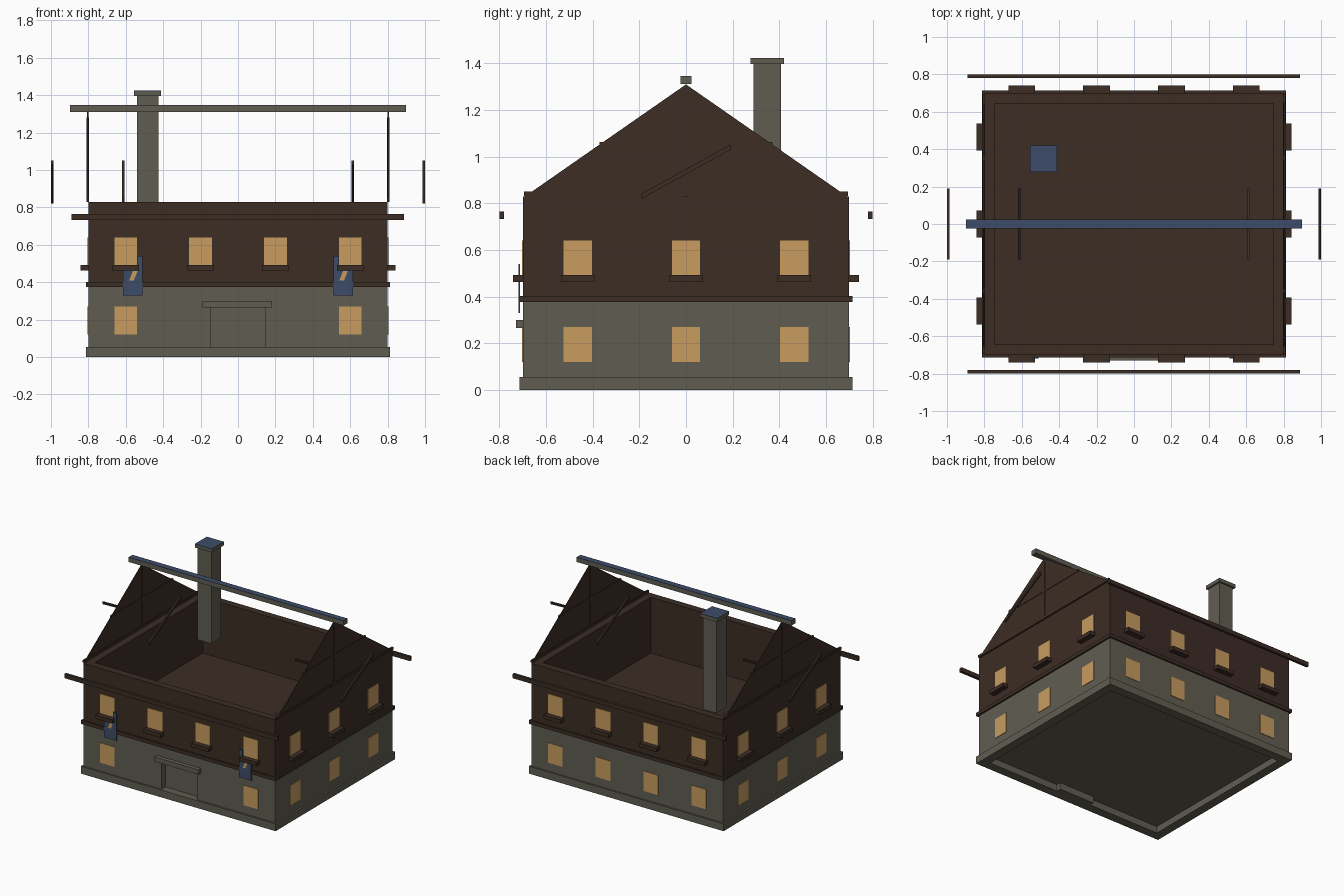
import bpy, math

if "Cube" in bpy.data.objects:
    bpy.data.objects.remove(bpy.data.objects["Cube"])


def material(name, rgb):
    m = bpy.data.materials.new(name)
    m.diffuse_color = (*rgb, 1)
    m.use_nodes = True
    m.node_tree.nodes["Principled BSDF"].inputs["Base Color"].default_value = m.diffuse_color
    return m


TIMBER = material("dark timber", (0.045, 0.026, 0.018))
STONE = material("grey stone", (0.118, 0.111, 0.083))
GLOW = material("lit window", (0.58, 0.335, 0.118))
BLUE = material("slate blue", (0.047, 0.073, 0.14))


def mesh(name, verts, faces, mat):
    me = bpy.data.meshes.new(name)
    me.from_pydata(verts, [], faces)
    me.materials.append(mat)
    ob = bpy.data.objects.new(name, me)
    bpy.context.scene.collection.objects.link(ob)
    return ob


def prism_x(name, x0, x1, profile, mat):
    """Extrude a counter-clockwise (y, z) profile from x0 to x1."""
    n = len(profile)
    verts = [(x, y, z) for x in (x0, x1) for y, z in profile]
    faces = [tuple(range(n - 1, -1, -1)), tuple(range(n, 2 * n))]
    faces += [(i, (i + 1) % n, n + (i + 1) % n, n + i) for i in range(n)]
    return mesh(name, verts, faces, mat)


def box(name, x, y, z, mat):
    return prism_x(name, x[0], x[1],
                   [(y[0], z[0]), (y[1], z[0]), (y[1], z[1]), (y[0], z[1])], mat)


def cut(ob, x, y, z):
    """Cut a box out of an object."""
    cutter = box("cutter", x, y, z, ob.data.materials[0])
    cutter.hide_render = True
    mod = ob.modifiers.new("cut", 'BOOLEAN')
    mod.operation, mod.solver, mod.object = 'DIFFERENCE', 'EXACT', cutter
    dg = bpy.context.evaluated_depsgraph_get()
    new = bpy.data.meshes.new_from_object(ob.evaluated_get(dg))
    ob.modifiers.clear()
    ob.data = new
    bpy.data.objects.remove(cutter)


# Storeys: solid stone below, open timber shell above
lower = box("lower_storey", (-.8, .8), (-.7, .7), (.05, .39), STONE)
cut(lower, (-.148, .148), (-.8, -.655), (.04, .268))
upper = box("upper_storey", (-.8, .8), (-.7, .7), (.39, .83), TIMBER)
cut(upper, (-.745, .745), (-.645, .645), (.41, 1))
band = box("floor_band", (-.813, .813), (-.713, .713), (.376, .402), TIMBER)
cut(band, (-.78, .78), (-.68, .68), (.3, .5))

# Plinth ring, threshold and door lintel
plinth = box("plinth", (-.813, .813), (-.713, .713), (0, .055), STONE)
cut(plinth, (-.745, .745), (-.645, .645), (-.1, .1))
box("door_threshold", (-.148, .148), (-.66, -.61), (0, .055), STONE)
box("door_lintel", (-.19, .182), (-.73, -.69), (.265, .3), STONE)


# Windows and sills on all four sides
def opening(name, u, side, axis, zc, sill):
    def place(label, half, inner, outer, z, mat):
        a = (u - half, u + half)
        b = tuple(sorted((side * inner, side * outer)))
        x, y = (a, b) if axis == 'x' else (b, a)
        box(label, x, y, z, mat)
    wall = .7 if axis == 'x' else .8
    place(name + "_window", .061, wall - .002, wall + .004, (zc - .075, zc + .075), GLOW)
    if sill:
        place(name + "_sill", .072, wall - .01, wall + .041, (.463, .492), TIMBER)


for side, name in ((-1, "front"), (1, "back")):
    for u in (-.6, -.2, .2, .6):
        opening(name + "_upper", u, side, 'x', .565, True)
        if side > 0 or abs(u) > .5:
            opening(name + "_lower", u, side, 'x', .195, False)
for side, name in ((-1, "left"), (1, "right")):
    for u in (-.465, 0, .465):
        opening(name + "_upper", u, side, 'y', .565, True)
        opening(name + "_lower", u, side, 'y', .195, False)

# Blue hangings beside the end windows, with a small slanted mark
for s in (-1, 1):
    c = s * .562
    box("hanging_cloth", (c - .052, c + .052), (-.719, -.712), (.33, .47), BLUE)
    e = sorted((s * .51, s * .54))
    box("hanging_cloth_top", e, (-.719, -.712), (.47, .54), BLUE)
    mesh("hanging_mark", [(c - .02, -.7205, .41), (c + .005, -.7205, .41),
                          (c + .025, -.7205, .46), (c, -.7205, .46)], [(0, 1, 2, 3)], GLOW)

# Gables with tie beam, collar beam, king post and loose diagonal braces
for s in (-1, 1):
    cx = s * .803
    prism_x("gable", cx - .003, cx + .003, [(-.69, .83), (.69, .83), (0, 1.31)], TIMBER)
    t = (cx - .007, cx + .007)
    box("tie_beam", t, (-.695, .695), (.832, .851), TIMBER)
    box("collar_beam", t, (-.37, .37), (1.046, 1.063), TIMBER)
    box("king_post", t, (-.01, .01), (.83, 1.28), TIMBER)
    for d in (-1, 1):
        bx = cx + d * .19
        lo, hi = (.83, 1.04) if d > 0 else (1.04, .83)
        prism_x("brace", bx - .006, bx + .006,
                [(-.19, lo - .01), (.19, hi - .01), (.19, hi + .012), (-.19, lo + .012)], TIMBER)

# Eaves beams and ridge
for s in (-1, 1):
    box("eaves_beam", (-.89, .888), (s * .79 - .01, s * .79 + .01), (.733, .765), TIMBER)
box("ridge_beam", (-.897, .897), (-.023, .023), (1.311, 1.344), STONE)
box("ridge_top", (-.897, .897), (-.023, .023), (1.344, 1.347), BLUE)

# Chimney with cap
box("chimney", (-.54, -.425), (.29, .407), (.70, 1.4), STONE)
box("chimney_cap", (-.555, -.412), (.277, .42), (1.397, 1.421), STONE)
box("chimney_cap_top", (-.555, -.412), (.277, .42), (1.421, 1.424), BLUE)
